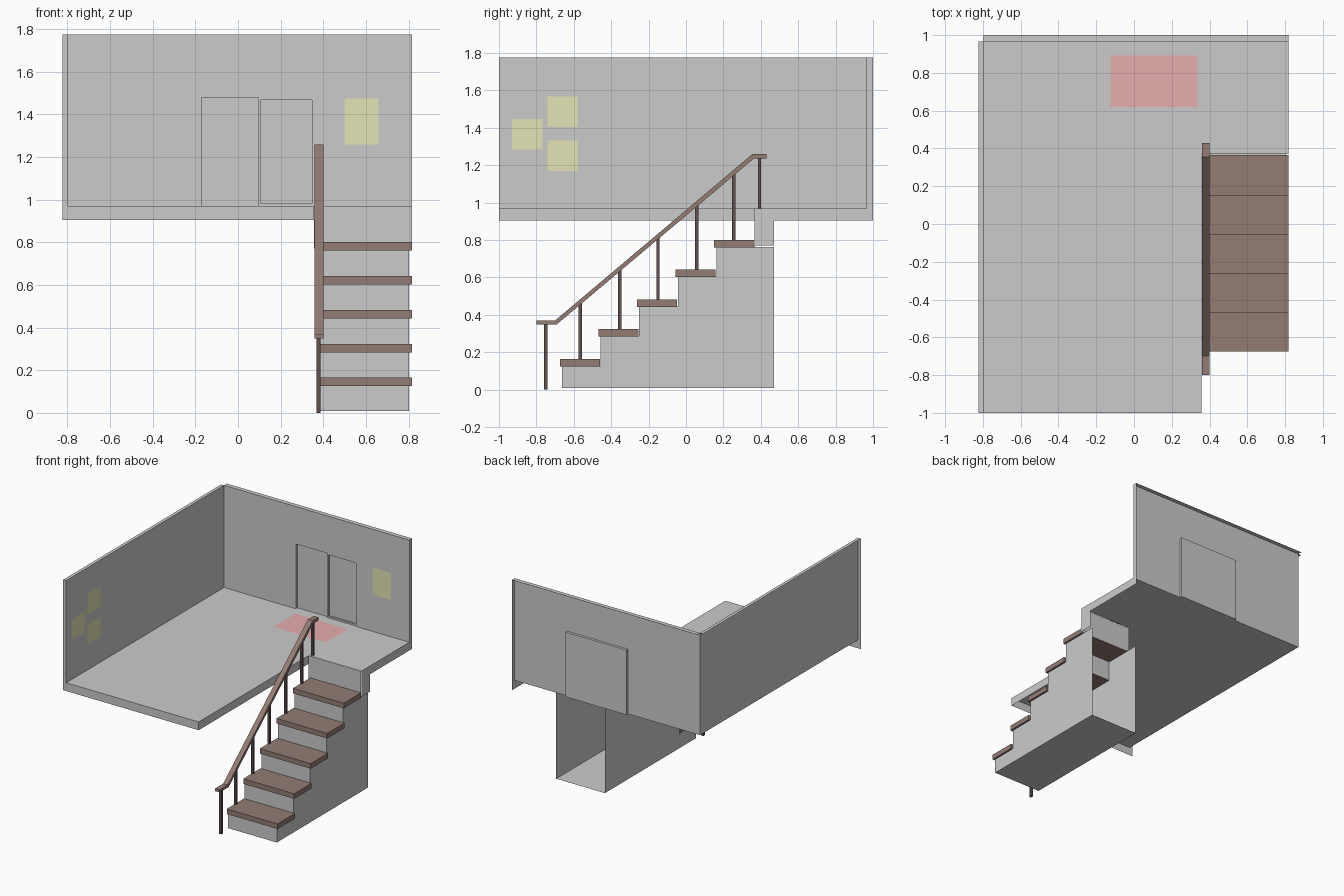
import bpy, bmesh

if "Cube" in bpy.data.objects:
    bpy.data.objects.remove(bpy.data.objects["Cube"])


def material(name, rgb):
    m = bpy.data.materials.new(name)
    m.diffuse_color = (*rgb, 1)
    m.use_nodes = True
    m.node_tree.nodes["Principled BSDF"].inputs["Base Color"].default_value = m.diffuse_color
    return m


GREY = material("wall_grey", (0.58, 0.58, 0.58))
WOOD = material("wood", (0.29, 0.20, 0.175))
POST = material("dark_wood", (0.12, 0.08, 0.075))
YELLOW = material("yellow_paper", (0.77, 0.77, 0.46))
PINK = material("pink_rug", (0.80, 0.42, 0.42))


def finish(name, bm, mat=None):
    me = bpy.data.meshes.new(name)
    bm.to_mesh(me)
    bm.free()
    ob = bpy.data.objects.new(name, me)
    bpy.context.collection.objects.link(ob)
    if mat:
        me.materials.append(mat)
    return ob


def place(p, axis, t):
    c = list(p)
    c.insert(axis, t)
    return c


def rect(u, v):
    return [(u[0], v[0]), (u[1], v[0]), (u[1], v[1]), (u[0], v[1])]


def prism(name, pts, axis, a, b, mat=None):
    """Extrude a 2D outline along one axis from a to b."""
    bm = bmesh.new()
    face = bm.faces.new([bm.verts.new(place(p, axis, a)) for p in pts])
    ext = bmesh.ops.extrude_face_region(bm, geom=[face])
    for v in ext["geom"]:
        if isinstance(v, bmesh.types.BMVert):
            v.co[axis] = b
    bmesh.ops.recalc_face_normals(bm, faces=bm.faces)
    return finish(name, bm, mat)


def box(name, x, y, z, mat=None):
    return prism(name, rect(x, y), 2, z[0], z[1], mat)


def sheets(name, parts, mat=None):
    """Flat single-sided panels: (outline, axis, position, flip)."""
    bm = bmesh.new()
    for pts, axis, t, flip in parts:
        f = bm.faces.new([bm.verts.new(place(p, axis, t)) for p in pts])
        if flip:
            f.normal_flip()
    bmesh.ops.remove_doubles(bm, verts=bm.verts, dist=0.0005)
    return finish(name, bm, mat)


# Main levels: floor top and bottom edge, wall top, wall inner and outer planes
FZ, BZ, WZ = 0.97, 0.905, 1.775
LX, OX, RX = -0.797, -0.823, 0.817
IY, OY = 0.965, 1.0
CX, CY = 0.357, 0.37

# L-shaped upper floor: one sheet with a skirt along its open edges
sheets("floor", [
    ([(LX, -1), (CX, -1), (CX, CY), (RX, CY), (RX, IY), (LX, IY)], 2, FZ, False),
    (rect((LX, CX), (BZ, FZ)), 1, -1, False),
    (rect((-1, CY), (BZ, FZ)), 0, CX, False),
    (rect((CY, IY), (BZ, FZ)), 0, RX, False)], GREY)

# Walls: inner face, top rim and end cap, open at the outside
sheets("left_wall", [
    (rect((-1, IY), (FZ, WZ)), 0, LX, False),
    (rect((OX, LX), (-1, IY)), 2, WZ, False),
    (rect((OX, LX), (BZ, WZ)), 1, -1, False)], GREY)
DX0, DX1, DZ = -0.172, 0.36, 1.48
sheets("back_wall", [
    ([(LX, FZ), (DX0, FZ), (DX0, DZ), (DX1, DZ), (DX1, FZ),
      (RX, FZ), (RX, WZ), (LX, WZ)], 1, IY, False),
    (rect((LX, RX), (IY, OY)), 2, WZ, False),
    (rect((IY, OY), (BZ, WZ)), 0, RX, False)], GREY)

# Sliding door: recess, plain leaf on the left, framed leaf on the right
DY, MX = 0.985, 0.095
sheets("door_recess", [
    (rect((IY, DY), (FZ, DZ)), 0, DX0, False),
    (rect((IY, DY), (FZ, DZ)), 0, DX1, True),
    (rect((DX0, DX1), (IY, DY)), 2, DZ, True),
    (rect((DX0, DX1), (IY, DY)), 2, FZ, False)], GREY)
sheets("door_leaf_left", [(rect((DX0, MX), (FZ, DZ)), 1, DY, False)])
sheets("door_leaf_right", [(rect((0.108, 0.347), (0.983, 1.467)), 1, DY, False)])
FRAME = (((MX, 0.108), (FZ, DZ)), ((0.347, DX1), (FZ, DZ)),
         ((0.108, 0.347), (FZ, 0.983)), ((0.108, 0.347), (1.467, DZ)))
for n, (x, z) in zip(("left", "right", "bottom", "top"), FRAME):
    box("door_frame_" + n, x, (0.972, DY), z)

# Papers on the walls and the rug
sheets("back_wall_paper", [(rect((0.50, 0.66), (1.26, 1.475)), 1, IY - 0.002, False)], YELLOW)
for i, (y, z) in enumerate(((-0.93, 1.285), (-0.74, 1.17), (-0.74, 1.405))):
    sheets(f"left_wall_paper_{i + 1}",
           [(rect((y, y + 0.163), (z, z + 0.163)), 0, LX + 0.002, False)], YELLOW)
sheets("rug", [(rect((-0.125, 0.335), (0.62, 0.893)), 2, FZ + 0.002, False)], PINK)

# Stair treads
STEPS, RUN, RISE = 5, 0.206, 0.159
SX0, SX1 = 0.374, 0.802
for i in range(STEPS):
    y, z = -0.674 + i * RUN, 0.125 + i * RISE
    box(f"tread_{i + 1}", (SX0, RX), (y, y + 0.215), (z, z + 0.04), WOOD)

# Stair casing: thin sheet with sides, risers and bottom, open at the back
bm = bmesh.new()
path = [(-0.662, 0.01)]
for i in range(STEPS):
    y, z = -0.662 + i * RUN, 0.127 + i * RISE
    path += [(y, z), (y + RUN, z)]
path[-1] = (0.47, path[-1][1])
path.append((0.47, 0.01))
left = [bm.verts.new((SX0 + 0.004, y, z)) for y, z in path]
right = [bm.verts.new((SX1, y, z)) for y, z in path]
bm.faces.new(left)
bm.faces.new(right[::-1])
for i in range(0, 2 * STEPS, 2):
    bm.faces.new((left[i], left[i + 1], right[i + 1], right[i]))
bm.faces.new((left[-1], left[0], right[0], right[-1]))
finish("stair_casing", bm, GREY)

# Top riser below the floor edge and its side cheek
sheets("top_riser", [
    (rect((CX, RX), (0.77, FZ)), 1, CY - 0.003, False),
    (rect((CY - 0.003, 0.47), (0.77, FZ)), 0, RX + 0.003, False)], GREY)

# Handrail and posts
prism("handrail", [(-0.80, 0.35), (-0.69, 0.35), (0.362, 1.235), (0.43, 1.235),
                   (0.43, 1.26), (0.355, 1.26), (-0.70, 0.37), (-0.80, 0.37)],
      0, 0.36, 0.401, WOOD)
POSTS = ((-0.75, 0, 0.355), (-0.566, 0.16, 0.46), (-0.355, 0.32, 0.64),
         (-0.15, 0.48, 0.81), (0.057, 0.64, 0.985), (0.255, 0.80, 1.15),
         (0.393, 0.97, 1.24))
for i, (y, z0, z1) in enumerate(POSTS):
    box(f"rail_post_{i + 1}", (0.368, 0.386), (y - 0.009, y + 0.009), (z0, z1), POST)
